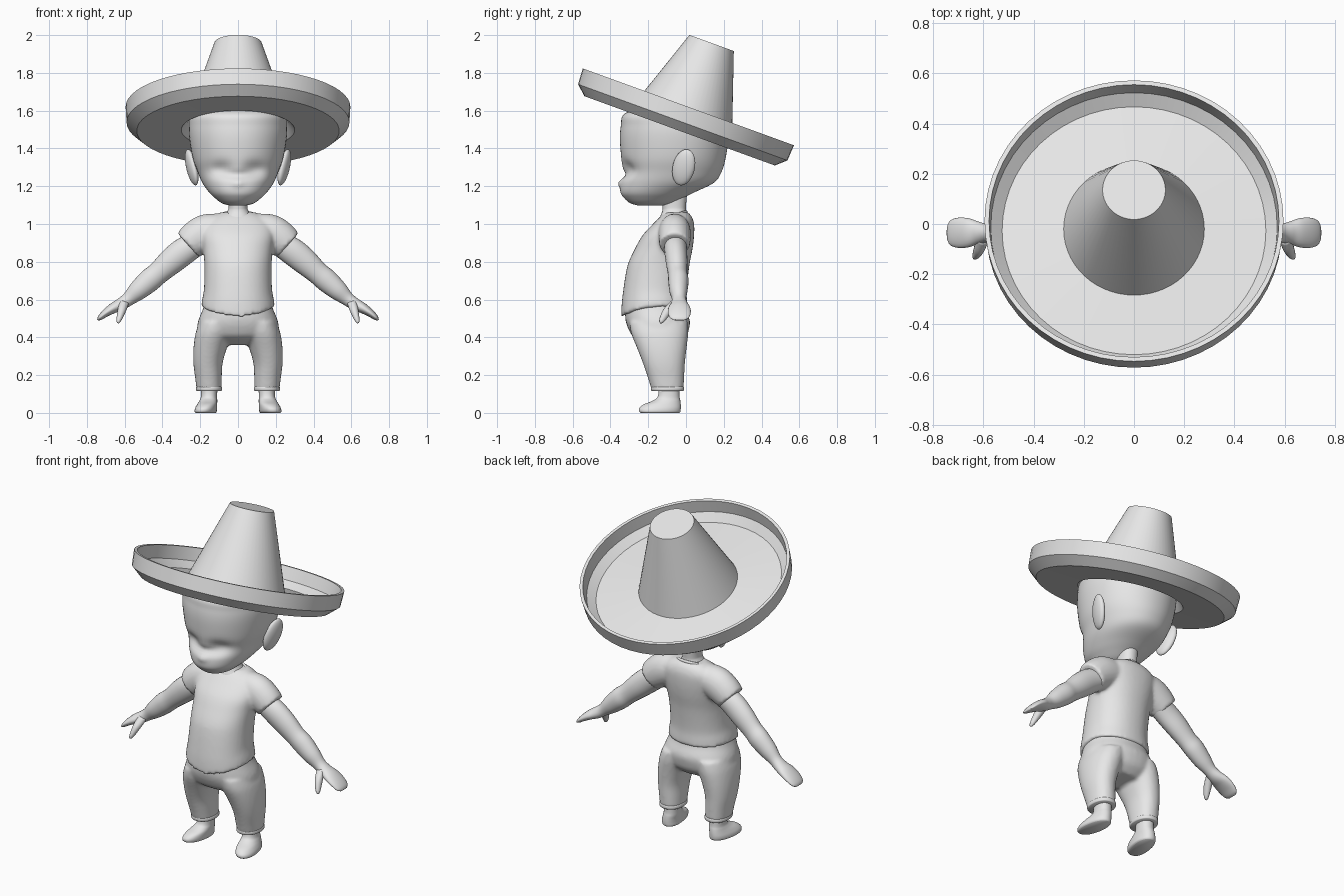
import bpy, bmesh, math
from mathutils import Vector, Matrix

grey = bpy.data.materials.new("plain_grey")
grey.diffuse_color = (0.8, 0.8, 0.8, 1)


def catmull(rows, k=5):
    """Smoothly interpolate rows of numbers."""
    out = []
    for i in range(len(rows) - 1):
        a, b, c, d = (rows[max(i - 1, 0)], rows[i], rows[i + 1], rows[min(i + 2, len(rows) - 1)])
        for s in range(k):
            t = s / k
            out.append([0.5 * (2 * q + (r - p) * t + (2 * p - 5 * q + 4 * r - w) * t * t
                               + (3 * q - p - 3 * r + w) * t ** 3)
                        for p, q, r, w in zip(a, b, c, d)])
    return out + [list(rows[-1])]


def skin(bm, rings):
    """Join closed rings of points and cap both ends."""
    loops = [[bm.verts.new(p) for p in ring] for ring in rings]
    n = len(loops[0])
    for a, b in zip(loops, loops[1:]):
        for i in range(n):
            bm.faces.new((a[i], a[(i + 1) % n], b[(i + 1) % n], b[i]))
    bm.faces.new(loops[0])
    bm.faces.new(loops[-1])


def loft(bm, rows, n=40, e=2.2, k=5):
    """Stack level ovals from rows of (z, x centre, half width, y front, y back)."""
    rings = []
    for z, xc, hw, yf, yb in catmull(rows, k):
        ring = []
        for i in range(n):
            a = 2 * math.pi * i / n
            c, s = math.cos(a), math.sin(a)
            ring.append((xc + hw * math.copysign(abs(c) ** (2 / e), c),
                         (yf + yb) / 2 + (yb - yf) / 2 * math.copysign(abs(s) ** (2 / e), s), z))
        rings.append(ring)
    skin(bm, rings)


def sweep(bm, rows, n=24):
    """Limb along rows of (x, y, z, radius in the xz plane, radius in y)."""
    rows = catmull(rows)
    rings = []
    for i, (x, y, z, ru, rv) in enumerate(rows):
        p, q = rows[max(i - 1, 0)], rows[min(i + 1, len(rows) - 1)]
        t = Vector((q[0] - p[0], 0, q[2] - p[2])).normalized()
        u, v = Vector((-t.z, 0, t.x)), Vector((0, 1, 0))
        rings.append([Vector((x, y, z)) + u * ru * math.cos(2 * math.pi * j / n)
                      + v * rv * math.sin(2 * math.pi * j / n) for j in range(n)])
    skin(bm, rings)


def finish(name, bm, mirror=False, fuse=0, angle=45):
    bmesh.ops.recalc_face_normals(bm, faces=bm.faces)
    me = bpy.data.meshes.new(name)
    bm.to_mesh(me)
    bm.free()
    me.materials.append(grey)
    ob = bpy.data.objects.new(name, me)
    bpy.context.collection.objects.link(ob)
    bpy.ops.object.select_all(action='DESELECT')
    bpy.context.view_layer.objects.active = ob
    ob.select_set(True)
    bpy.ops.object.shade_smooth_by_angle(angle=math.radians(angle))
    if mirror:
        ob.modifiers.new("mirror", 'MIRROR').use_mirror_merge = False
    if fuse:
        r = ob.modifiers.new("fuse", 'REMESH')
        r.mode = 'VOXEL'
        r.voxel_size = fuse
        r.use_smooth_shade = True
        s = ob.modifiers.new("soften", 'SMOOTH')
        s.factor = 0.5
        s.iterations = 6
    return ob


# Hat: one turned profile, tilted back
bm = bmesh.new()
profile = [(0.125, 0.36), (0.28, -0.095), (0.525, -0.115), (0.57, -0.075), (0.577, 0), (0.595, 0),
           (0.59, -0.087), (0.536, -0.135), (0.3, -0.13), (0.265, -0.09), (0.115, 0.345)]
N = 56
skin(bm, [[(r * math.cos(2 * math.pi * i / N), r * math.sin(2 * math.pi * i / N), h)
           for i in range(N)] for r, h in profile])
bm.transform(Matrix.Translation((0, 0.0125, 1.62)) @ Matrix.Rotation(math.radians(-20), 4, 'X'))
finish("hat", bm, angle=25)

# Head with soft eye hollows and a small nose
bm = bmesh.new()
loft(bm, [(1.097, 0, 0.04, -0.25, -0.12), (1.11, 0, 0.085, -0.295, -0.07),
          (1.14, 0, 0.125, -0.33, -0.01), (1.17, 0, 0.155, -0.347, 0.05),
          (1.22, 0, 0.19, -0.347, 0.15), (1.28, 0, 0.215, -0.338, 0.19),
          (1.35, 0, 0.24, -0.343, 0.21), (1.45, 0, 0.257, -0.35, 0.225),
          (1.52, 0, 0.26, -0.345, 0.22), (1.58, 0, 0.25, -0.33, 0.19),
          (1.62, 0, 0.2, -0.24, 0.13)], n=64, e=2.1)
for v in bm.verts:
    if v.co.y < -0.1:
        x, z = abs(v.co.x), v.co.z
        v.co.y += 0.03 * math.exp(-((x - 0.09) / 0.06) ** 2 - ((z - 1.29) / 0.04) ** 2)
        v.co.y += 0.018 * math.exp(-(x / 0.08) ** 2 - ((z - 1.26) / 0.022) ** 2)
        v.co.y -= 0.012 * math.exp(-(x / 0.025) ** 2 - ((z - 1.215) / 0.02) ** 2)
finish("head", bm, angle=60)

# Ears
bm = bmesh.new()
m = (Matrix.Translation((0.245, -0.012, 1.3)) @ Matrix.Rotation(math.radians(14), 4, 'Y')
     @ Matrix.Rotation(math.radians(-14), 4, 'X') @ Matrix.Rotation(math.radians(-15), 4, 'Z')
     @ Matrix.Diagonal((0.026, 0.06, 0.1, 1)))
bmesh.ops.create_uvsphere(bm, u_segments=24, v_segments=14, radius=1, matrix=m)
finish("ears", bm, mirror=True)

# Neck
bm = bmesh.new()
loft(bm, [(0.98, 0, 0.085, -0.15, 0.01), (1.03, 0, 0.08, -0.14, 0.01),
          (1.07, 0, 0.055, -0.125, 0.0), (1.1, 0, 0.05, -0.125, 0.0), (1.2, 0, 0.055, -0.13, 0.01)], n=32)
finish("neck", bm)

# Shirt: body and sleeves fused, hem dipping at the front
bm = bmesh.new()
loft(bm, [(0.565, 0, 0.195, -0.342, 0.008), (0.6, 0, 0.19, -0.342, 0.006),
          (0.66, 0, 0.18, -0.335, 0.004), (0.78, 0, 0.178, -0.31, 0.018),
          (0.87, 0, 0.185, -0.27, 0.035), (0.94, 0, 0.195, -0.23, 0.043),
          (1.0, 0, 0.185, -0.175, 0.043), (1.04, 0, 0.14, -0.135, 0.03),
          (1.062, 0, 0.09, -0.105, 0.01)])
for v in bm.verts:
    w = min(1, max(0, (0.78 - v.co.z) / 0.2))
    f = (v.co.y + 0.165) / 0.175
    v.co.z -= w * (0.055 if f < 0 else 0.015) * f * f
for s in (1, -1):
    sweep(bm, [(s * 0.05, -0.06, 0.975, 0.08, 0.075), (s * 0.16, -0.06, 0.957, 0.097, 0.085),
               (s * 0.22, -0.06, 0.925, 0.095, 0.085), (s * 0.264, -0.06, 0.888, 0.085, 0.08)])
finish("shirt", bm, fuse=0.01)

# Collar band, tilted forward
bm = bmesh.new()
rings = []
for i in range(33):
    a = 2 * math.pi * i / 32
    d = Vector((math.cos(a) * 0.09, math.sin(a) * 0.07, 0))
    rings.append([d * (1 + 0.1 * math.cos(b)) + Vector((0, 0, 0.009 * math.sin(b)))
                  for b in (j * math.pi / 4 for j in range(8))])
skin(bm, rings)
bm.transform(Matrix.Translation((0, -0.065, 1.043)) @ Matrix.Rotation(math.radians(18), 4, 'X'))
finish("collar", bm, angle=60)

# Arms running into mitten hands
bm = bmesh.new()
sweep(bm, [(0.2, -0.055, 0.905, 0.06, 0.06), (0.28, -0.055, 0.86, 0.072, 0.06),
           (0.35, -0.05, 0.805, 0.07, 0.058), (0.42, -0.045, 0.742, 0.06, 0.052),
           (0.47, -0.04, 0.7, 0.061, 0.054), (0.53, -0.04, 0.647, 0.052, 0.048),
           (0.58, -0.037, 0.603, 0.037, 0.037), (0.62, -0.035, 0.575, 0.033, 0.045),
           (0.66, -0.035, 0.555, 0.028, 0.058), (0.7, -0.035, 0.529, 0.021, 0.06),
           (0.73, -0.035, 0.504, 0.014, 0.05), (0.742, -0.035, 0.492, 0.005, 0.028)])
finish("arms", bm, mirror=True, angle=60)

# Thumbs
bm = bmesh.new()
sweep(bm, [(0.6, -0.055, 0.59, 0.024, 0.026), (0.613, -0.09, 0.55, 0.023, 0.028),
           (0.625, -0.115, 0.51, 0.017, 0.022), (0.633, -0.128, 0.485, 0.011, 0.014),
           (0.637, -0.132, 0.475, 0.004, 0.005)], n=16)
finish("thumbs", bm, mirror=True, angle=60)

# Trousers: hips and legs fused
bm = bmesh.new()
loft(bm, [(0.36, 0, 0.13, -0.2, -0.04), (0.4, 0, 0.19, -0.275, 0.0), (0.44, 0, 0.215, -0.303, 0.015),
          (0.49, 0, 0.21, -0.32, 0.02), (0.55, 0, 0.186, -0.322, -0.002), (0.6, 0, 0.172, -0.315, -0.01)])
for s in (1, -1):
    loft(bm, [(0.12, s * 0.153, 0.066, -0.182, -0.013), (0.18, s * 0.156, 0.07, -0.2, -0.01),
              (0.26, s * 0.159, 0.077, -0.227, -0.006), (0.34, s * 0.148, 0.088, -0.258, 0.003),
              (0.42, s * 0.128, 0.097, -0.29, 0.012), (0.48, s * 0.11, 0.095, -0.3, 0.01)])
finish("trousers", bm, fuse=0.01)

# Trouser cuffs
bm = bmesh.new()
loft(bm, [(0.116, 0.153, 0.065, -0.181, -0.014), (0.121, 0.153, 0.069, -0.185, -0.01),
          (0.134, 0.153, 0.069, -0.186, -0.01), (0.139, 0.153, 0.066, -0.184, -0.013)], k=2)
finish("trouser_cuffs", bm, mirror=True)

# Feet: flat sole, toes turned slightly outward
bm = bmesh.new()
loft(bm, [(0.0, 0.163, 0.05, -0.243, -0.035), (0.008, 0.163, 0.056, -0.252, -0.03),
          (0.025, 0.163, 0.056, -0.25, -0.028), (0.045, 0.16, 0.052, -0.225, -0.028),
          (0.065, 0.156, 0.047, -0.175, -0.03), (0.09, 0.153, 0.043, -0.148, -0.034),
          (0.16, 0.152, 0.043, -0.145, -0.034)], n=32, k=4)
pivot = Vector((0.155, -0.09, 0))
for v in bm.verts:
    turn = math.radians(10) * max(0, 1 - v.co.z / 0.1)
    v.co = pivot + Matrix.Rotation(turn, 3, 'Z') @ (v.co - pivot)
finish("feet", bm, mirror=True, angle=60)
